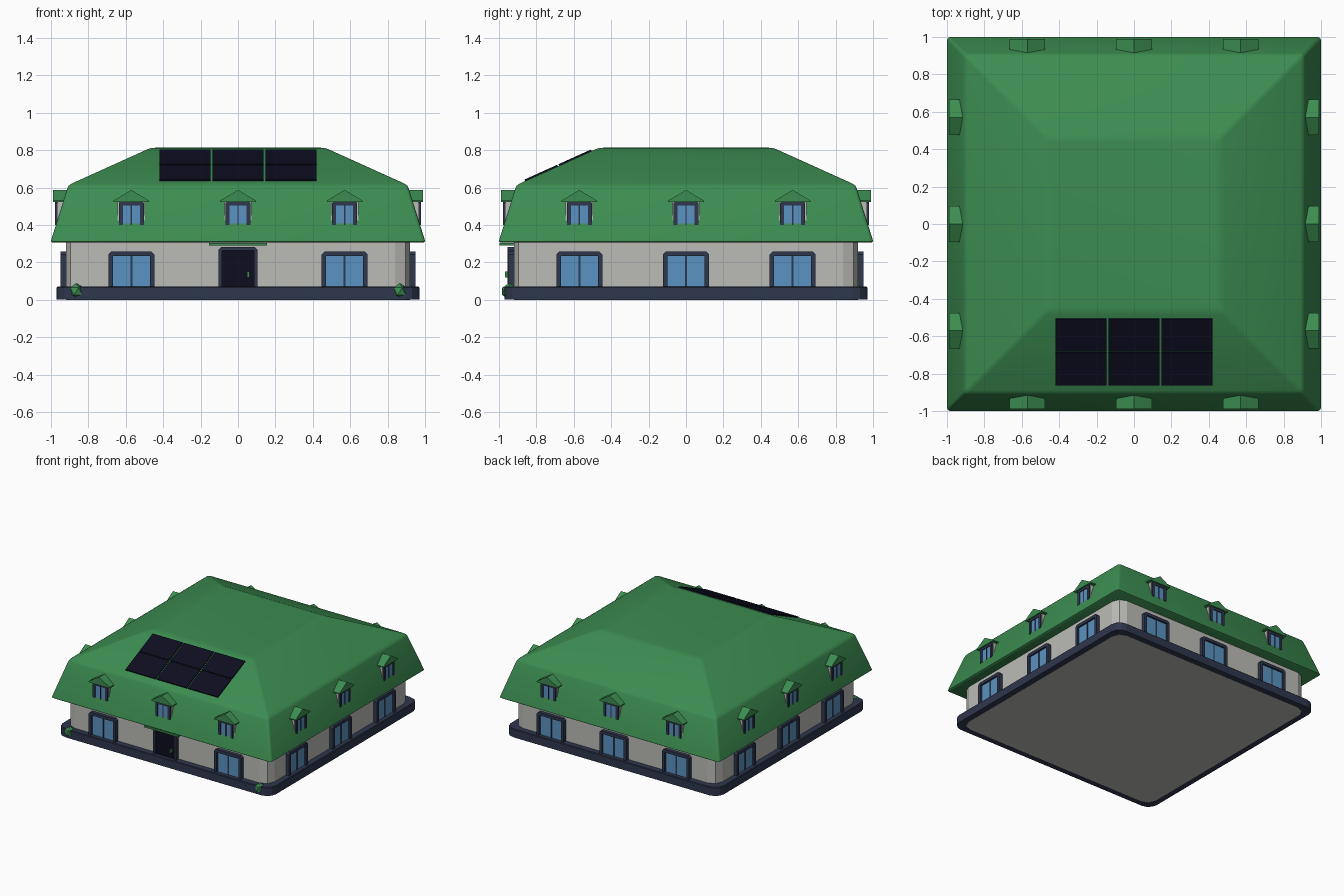
import bpy, bmesh, math
from mathutils import Matrix

if "Cube" in bpy.data.objects:
    bpy.data.objects.remove(bpy.data.objects["Cube"])


def material(name, rgb):
    m = bpy.data.materials.new(name)
    m.diffuse_color = (*rgb, 1)
    m.use_nodes = True
    m.node_tree.nodes["Principled BSDF"].inputs["Base Color"].default_value = m.diffuse_color
    return m


GREEN = material("roof green", (0.045, 0.265, 0.082))
WALL = material("wall grey", (0.50, 0.50, 0.475))
NAVY = material("dark navy", (0.028, 0.038, 0.075))
BLUE = material("window blue", (0.105, 0.29, 0.54))
BLACK = material("panel black", (0.004, 0.004, 0.014))


def finish(name, bm, mat, side=0):
    bmesh.ops.recalc_face_normals(bm, faces=bm.faces)
    me = bpy.data.meshes.new(name)
    bm.to_mesh(me)
    bm.free()
    me.materials.append(mat)
    ob = bpy.data.objects.new(name, me)
    bpy.context.collection.objects.link(ob)
    ob.rotation_euler.z = side * math.pi / 2
    return ob


def rounded_loft(name, rings, radius, seg, mat):
    """Stack of rounded squares given as (half width, height)."""
    bm = bmesh.new()
    loops = []
    for half, z in rings:
        loop = []
        for q in range(4):
            sx, sy = [(1, 1), (-1, 1), (-1, -1), (1, -1)][q]
            for i in range(seg + 1):
                a = (q + i / seg) * math.pi / 2
                loop.append(bm.verts.new((sx * (half - radius) + radius * math.cos(a),
                                          sy * (half - radius) + radius * math.sin(a), z)))
        loops.append(loop)
    n = len(loops[0])
    for lo, hi in zip(loops, loops[1:]):
        for i in range(n):
            j = (i + 1) % n
            bm.faces.new((lo[i], lo[j], hi[j], hi[i]))
    bm.faces.new(loops[0])
    bm.faces.new(loops[-1])
    return finish(name, bm, mat)


def prism(name, outline, d0, d1, mat, side=0):
    """Outline in (across, height), pushed out from d0 to d1 on one side of the house."""
    bm = bmesh.new()
    a = [bm.verts.new((u, -d0, z)) for u, z in outline]
    b = [bm.verts.new((u, -d1, z)) for u, z in outline]
    bm.faces.new(a)
    bm.faces.new(b)
    for i in range(len(a)):
        j = (i + 1) % len(a)
        bm.faces.new((a[i], a[j], b[j], b[i]))
    return finish(name, bm, mat, side)


def rect(u0, u1, z0, z1):
    return [(u0, z0), (u1, z0), (u1, z1), (u0, z1)]


def arch(u, w, z0, z1, t, c=0.015):
    """Frame outline, open at the bottom, with clipped top corners."""
    return [(u - w, z0), (u - w, z1 - c), (u - w + c, z1), (u + w - c, z1), (u + w, z1 - c),
            (u + w, z0), (u + w - t, z0), (u + w - t, z1 - t), (u - w + t, z1 - t), (u - w + t, z0)]


# Main shell
rounded_loft("walls", [(0.92, 0), (0.92, 0.31)], 0.08, 2, WALL)
rounded_loft("plinth", [(0.97, 0.001), (0.97, 0.065), (0.965, 0.07)], 0.08, 3, NAVY)
roof = rounded_loft("roof", [(0.99, 0.305), (1.0, 0.312), (0.998, 0.322), (0.913, 0.595),
                             (0.905, 0.61), (0.890, 0.621), (0.485, 0.804), (0.465, 0.811),
                             (0.44, 0.813)], 0.02, 3, GREEN)
bpy.context.view_layer.objects.active = roof
roof.select_set(True)
bpy.ops.object.shade_smooth_by_angle(angle=math.radians(35))
roof.select_set(False)


# Ground-floor windows
def window(u, side):
    prism("window_frame", arch(u, 0.123, 0.07, 0.257, 0.024), 0.91, 0.95, NAVY, side)
    prism("window_glass", rect(u - 0.1, u + 0.1, 0.07, 0.234), 0.91, 0.935, BLUE, side)
    prism("window_mullion", rect(u - 0.005, u + 0.005, 0.07, 0.234), 0.93, 0.94, NAVY, side)


# Roof dormers
def dormer(u, side):
    prism("dormer_body", rect(u - 0.073, u + 0.073, 0.40, 0.53), 0.88, 0.966, WALL, side)
    prism("dormer_frame", arch(u, 0.067, 0.40, 0.525, 0.021, 0.008), 0.95, 0.978, NAVY, side)
    prism("dormer_glass", rect(u - 0.047, u + 0.047, 0.40, 0.505), 0.95, 0.971, BLUE, side)
    prism("dormer_mullion", rect(u - 0.004, u + 0.004, 0.40, 0.505), 0.96, 0.975, NAVY, side)
    prism("dormer_roof", [(u - 0.095, 0.522), (u + 0.095, 0.522), (u + 0.095, 0.53),
                          (u, 0.587), (u - 0.095, 0.53)], 0.86, 0.99, GREEN, side)


for side in range(4):
    for u in (-0.57, 0, 0.57):
        dormer(u, side)
        if side or u:
            window(u, side)

# Front door with canopy and handle
prism("door_frame", arch(0, 0.105, 0.07, 0.282, 0.019), 0.91, 0.955, NAVY)
prism("door_leaf", rect(-0.087, 0.087, 0.07, 0.264), 0.91, 0.94, BLACK)
prism("door_handle", rect(0.049, 0.061, 0.12, 0.15), 0.935, 0.967, GREEN)
prism("door_canopy", rect(-0.155, 0.155, 0.29, 0.304), 0.91, 0.996, GREEN)

# Solar panels laid on the front slope
slope = math.atan2(0.183, 0.405)
for col in (-1, 0, 1):
    for row in (-1, 1):
        bm = bmesh.new()
        bmesh.ops.create_cube(bm, size=1, matrix=Matrix.Diagonal((0.272, 0.191, 0.012, 1)))
        ob = finish("solar_panel", bm, BLACK)
        y = -0.683 + row * 0.0905
        ob.location = (col * 0.284, y, 0.621 + (y + 0.890) * math.tan(slope) + 0.003)
        ob.rotation_euler.x = slope

# Corner shrubs
for s in (-1, 1):
    bm = bmesh.new()
    bmesh.ops.create_icosphere(bm, subdivisions=1, radius=0.044)
    finish("shrub", bm, GREEN).location = (s * 0.865, -0.945, 0.045)
